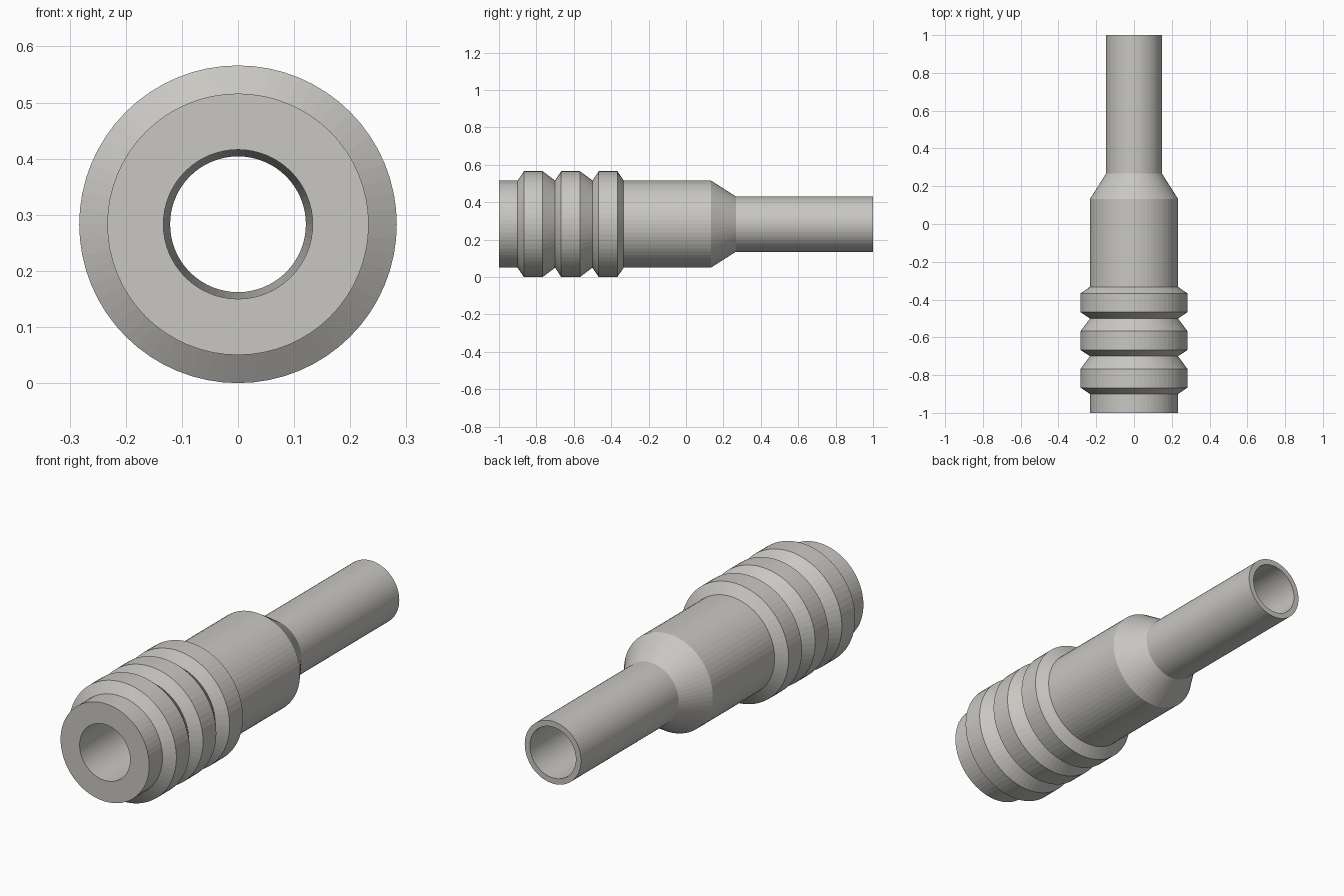
import bpy
import bmesh
from math import tau, sin, cos

SEGMENTS = 64
BODY_R, RIB_R, TUBE_R = 0.233, 0.283, 0.148
BORE_FRONT_R, BORE_BACK_R = 0.133, 0.121
AXIS_Z = RIB_R

cube = bpy.data.objects.get("Cube")
if cube:
    bpy.data.objects.remove(cube, do_unlink=True)


def make_material(name, color):
    mat = bpy.data.materials.new(name)
    mat.use_nodes = True
    mat.diffuse_color = color
    for node in mat.node_tree.nodes:
        if node.type == 'BSDF_PRINCIPLED':
            node.inputs["Base Color"].default_value = color
    return mat


def lathe(name, profile, mat):
    """Turn a closed (y, radius) outline about the lengthwise axis."""
    bm = bmesh.new()
    rings = []
    for y, r in profile:
        rings.append([bm.verts.new((r * sin(tau * i / SEGMENTS), y,
                                    AXIS_Z + r * cos(tau * i / SEGMENTS)))
                      for i in range(SEGMENTS)])
    for a, b in zip(rings, rings[1:] + rings[:1]):
        for i in range(SEGMENTS):
            j = (i + 1) % SEGMENTS
            bm.faces.new((a[i], a[j], b[j], b[i]))
    bmesh.ops.recalc_face_normals(bm, faces=bm.faces)
    mesh = bpy.data.meshes.new(name)
    bm.to_mesh(mesh)
    bm.free()
    mesh.materials.append(mat)
    obj = bpy.data.objects.new(name, mesh)
    bpy.context.collection.objects.link(obj)
    return obj


grey = make_material("warm_grey", (0.58, 0.57, 0.54, 1.0))

# Front collar
profile = [(-1.0, BORE_FRONT_R), (-1.0, BODY_R)]

# Three chamfered ribs, with V grooves between them
for start in (-0.9, -0.7, -0.5):
    profile += [(start, BODY_R), (start + 0.033, RIB_R), (start + 0.133, RIB_R)]

# Plain barrel, shoulder cone and thin tube
profile += [(-0.333, BODY_R), (0.133, BODY_R), (0.267, TUBE_R), (1.0, TUBE_R)]

# Back rim, closing through the gently tapered bore
profile.append((1.0, BORE_BACK_R))

lathe("ribbed_tube_fitting", profile, grey)
